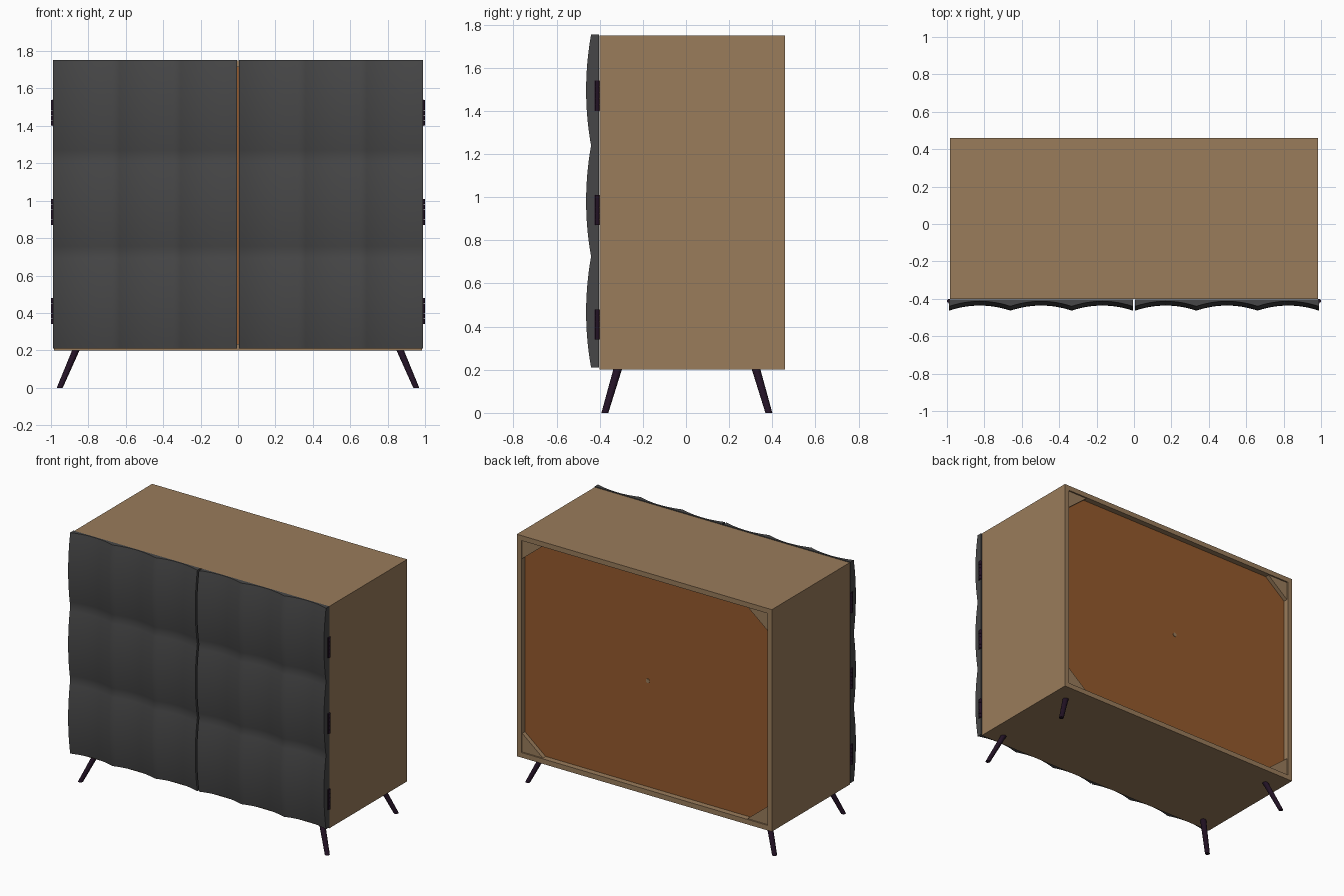
import bpy, bmesh, math
from mathutils import Vector

if "Cube" in bpy.data.objects:
    bpy.data.objects.remove(bpy.data.objects["Cube"])


def mat(name, col):
    m = bpy.data.materials.new(name)
    m.diffuse_color = (*col, 1)
    m.use_nodes = True
    m.node_tree.nodes["Principled BSDF"].inputs["Base Color"].default_value = m.diffuse_color
    return m


WOOD = mat("light walnut", (0.32, 0.20, 0.104))
BACK = mat("orange brown", (0.30, 0.103, 0.026))
GREY = mat("charcoal", (0.062, 0.062, 0.063))
DARK = mat("dark plum metal", (0.016, 0.006, 0.018))


def finish(name, bm, material, smooth=None):
    bmesh.ops.recalc_face_normals(bm, faces=bm.faces)
    me = bpy.data.meshes.new(name)
    bm.to_mesh(me)
    bm.free()
    me.materials.append(material)
    ob = bpy.data.objects.new(name, me)
    bpy.context.collection.objects.link(ob)
    if smooth:
        bpy.ops.object.select_all(action='DESELECT')
        ob.select_set(True)
        bpy.context.view_layer.objects.active = ob
        bpy.ops.object.shade_smooth_by_angle(angle=math.radians(smooth))
    return ob


def box(name, lo, hi, material):
    bm = bmesh.new()
    bmesh.ops.create_cube(bm, size=1)
    for v in bm.verts:
        v.co = Vector([(a + b) / 2 + c * (b - a) for a, b, c in zip(lo, hi, v.co)])
    return finish(name, bm, material)


def tube(name, bottom, top, r0, r1, material, n=16):
    # round bar with level ends, sheared between two points
    bm = bmesh.new()
    bmesh.ops.create_cone(bm, cap_ends=True, segments=n, radius1=r0, radius2=r1, depth=1)
    b, t = Vector(bottom), Vector(top)
    for v in bm.verts:
        c = b.lerp(t, v.co.z + 0.5)
        v.co = Vector((c.x + v.co.x, c.y + v.co.y, c.z))
    return finish(name, bm, material, 40)


X, Y0, Y1, Z0, Z1, T = 0.985, -0.40, 0.46, 0.20, 1.75, 0.035

# carcass panels
box("top_panel", (-X, Y0, Z1 - T), (X, Y1, Z1), WOOD)
box("bottom_panel", (-X, Y0, Z0), (X, Y1, Z0 + T), WOOD)
for s, side in ((-1, "left"), (1, "right")):
    xs = sorted((s * X, s * (X - T)))
    # tiny shadow line where the sides meet the top and bottom
    box(side + "_side_panel", (xs[0], Y0, Z0 + T), (xs[1], Y1, Z1 - T), WOOD)

# recessed back panel with a small centre plug
PY = 0.42
box("back_panel", (-X + T, PY - 0.012, Z0 + T), (X - T, PY, Z1 - T), BACK)
bm = bmesh.new()
bmesh.ops.create_cone(bm, cap_ends=True, segments=16, radius1=0.014, radius2=0.014, depth=0.004)
for v in bm.verts:
    v.co = Vector((v.co.x, PY + 0.002 + v.co.z, (Z0 + Z1) / 2 + v.co.y))
finish("back_plug", bm, WOOD)

# triangular corner braces on the back
for sx in (-1, 1):
    for zc, sz in ((Z0 + T, 1), (Z1 - T, -1)):
        cx = sx * (X - T)
        pts = [(cx, zc), (cx - sx * 0.16, zc), (cx, zc + sz * 0.13)]
        bm = bmesh.new()
        f = bm.faces.new([bm.verts.new((x, PY, z)) for x, z in pts])
        ext = bmesh.ops.extrude_face_region(bm, geom=[f])["geom"]
        bmesh.ops.translate(bm, vec=(0, 0.03, 0),
                            verts=[g for g in ext if isinstance(g, bmesh.types.BMVert)])
        finish("corner_brace", bm, WOOD)


# rippled doors: scooped across the width, bulging up the height
DX0, DX1, DZ0, DZ1, DBACK = 0.006, 0.988, 0.21, 1.753, -0.404


def door_front(u, w):
    tx, tz = (u * 3) % 1, (w * 3) % 1
    scoop = 1 - (2 * tx - 1) ** 2
    pinch = (2 * tz - 1) ** 2
    return -0.463 + 0.027 * scoop + 0.023 * pinch


def door(name, s):
    nx, nz = 36, 48
    bm = bmesh.new()
    g = [[bm.verts.new((s * (DX0 + (DX1 - DX0) * i / nx), door_front(i / nx, j / nz),
                        DZ0 + (DZ1 - DZ0) * j / nz)) for j in range(nz + 1)]
         for i in range(nx + 1)]
    for i in range(nx):
        for j in range(nz):
            bm.faces.new((g[i][j], g[i + 1][j], g[i + 1][j + 1], g[i][j + 1]))
    # pull the outline back to a flat rear face
    edges = [e for e in bm.edges if e.is_boundary]
    new = bmesh.ops.extrude_edge_only(bm, edges=edges)["geom"]
    for v in new:
        if isinstance(v, bmesh.types.BMVert):
            v.co.y = DBACK
    rim = [e for e in new if isinstance(e, bmesh.types.BMEdge)]
    bmesh.ops.contextual_create(bm, geom=rim)
    finish(name, bm, GREY, 50)


door("left_door", -1)
door("right_door", 1)

# three knuckled hinges per door
for s, side in ((-1, "left"), (1, "right")):
    for zc in (0.41, 0.94, 1.47):
        xs = sorted((s * 0.984, s * 0.993))
        box(side + "_hinge_plate", (xs[0], -0.425, zc - 0.07), (xs[1], -0.40, zc + 0.07), DARK)
        for k in range(5):
            z = zc - 0.07 + k * 0.028
            tube(side + "_hinge_knuckle", (s * 0.99, -0.411, z + 0.001),
                 (s * 0.99, -0.411, z + 0.027), 0.01, 0.01, DARK, 12)

# splayed tapered legs
for sx in (-1, 1):
    for sy, end in ((-1, "front"), (1, "back")):
        tube(end + "_leg", (sx * 0.953, sy * 0.38 + 0.004, 0),
             (sx * 0.865, sy * 0.32 + 0.004, Z0 + 0.005), 0.016, 0.02, DARK)
